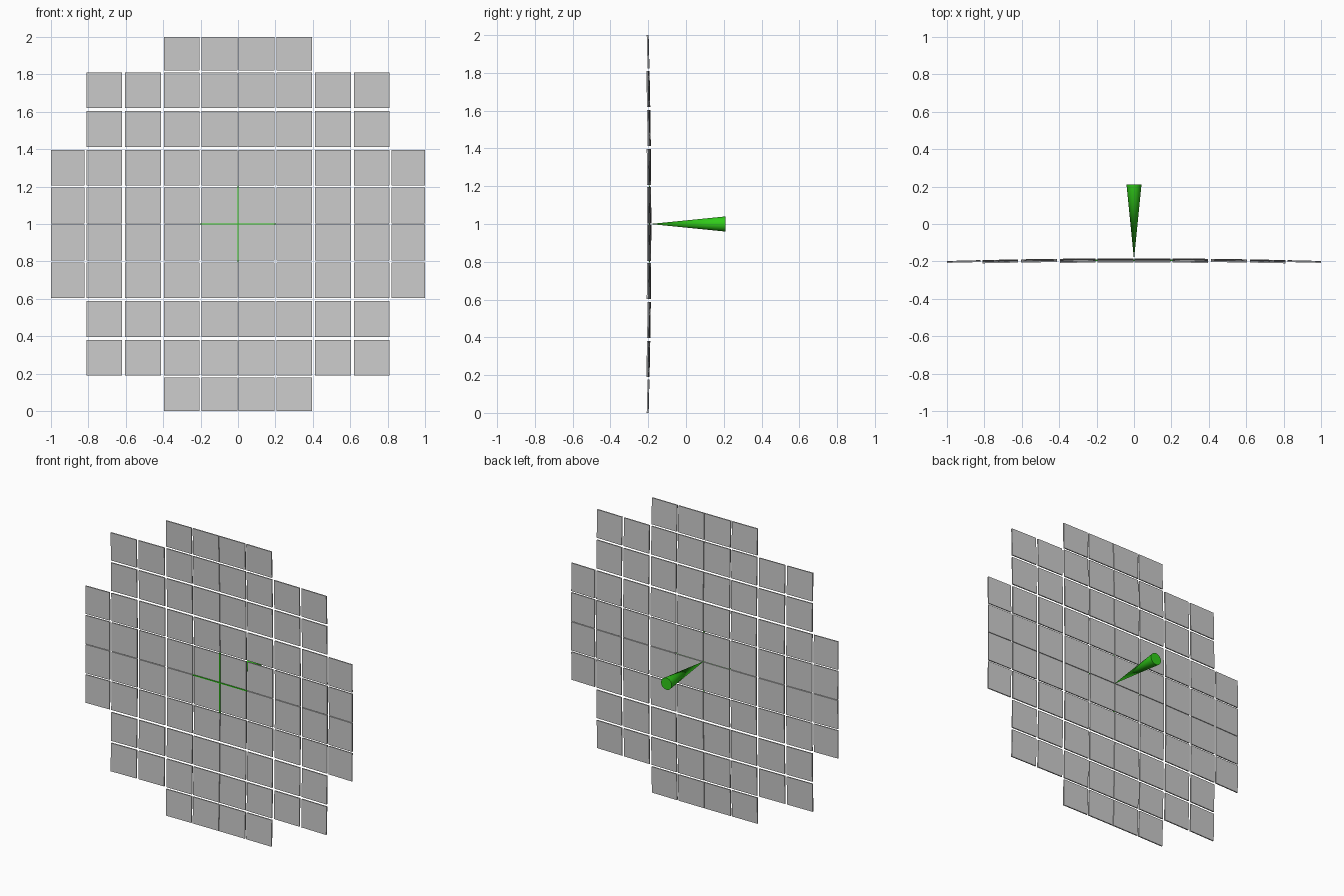
import bpy, bmesh, math
from mathutils import Matrix, Vector

if "Cube" in bpy.data.objects:
    bpy.data.objects.remove(bpy.data.objects["Cube"])

green = bpy.data.materials.new("green")
green.diffuse_color = (0.03, 0.6, 0.01, 1)
green.use_nodes = True
green.node_tree.nodes["Principled BSDF"].inputs["Base Color"].default_value = green.diffuse_color

# Tile edges measured outward from the dish centre, shared by both axes
EDGES = [(0.002, 0.196), (0.206, 0.396), (0.412, 0.604), (0.619, 0.809), (0.822, 1.0)]
# Number of tiles per half row, from the middle row outwards
COUNTS = [5, 5, 4, 4, 2]
THICK = 0.008


def dish(x, h):
    return -0.188 - 0.014 * (x * x + h * h)


def finish(name, bm, mat=None):
    bmesh.ops.recalc_face_normals(bm, faces=bm.faces)
    me = bpy.data.meshes.new(name)
    bm.to_mesh(me)
    bm.free()
    ob = bpy.data.objects.new(name, me)
    bpy.context.collection.objects.link(ob)
    if mat:
        me.materials.append(mat)
    return ob


# Flat mirror tiles, each tangent to the shallow dish
bm = bmesh.new()
for row, count in enumerate(COUNTS):
    h0, h1 = EDGES[row]
    for x0, x1 in EDGES[:count]:
        for sx in (-1, 1):
            for sz in (-1, 1):
                cx, ch = sx * (x0 + x1) / 2, sz * (h0 + h1) / 2
                cube = bmesh.ops.create_cube(bm, size=1)["verts"]
                for v in cube:
                    x = cx + v.co.x * (x1 - x0)
                    h = ch + v.co.z * (h1 - h0)
                    slope = -0.028 * (cx * (x - cx) + ch * (h - ch))
                    v.co = Vector((x, dish(cx, ch) + slope + v.co.y * THICK, 1 + h))
finish("mirror_tiles", bm)

# Thin cross lying in the central gaps
bm = bmesh.new()
for size in ((0.41, 0.007, 0.007), (0.007, 0.007, 0.41)):
    bmesh.ops.create_cube(bm, size=1, matrix=Matrix.Translation((0, -0.193, 1)) @ Matrix.Diagonal((*size, 1)))
finish("centre_cross", bm, green)

# Cone behind the dish, tip touching its centre
bm = bmesh.new()
bmesh.ops.create_cone(bm, cap_ends=True, segments=32, radius1=0.04, radius2=0, depth=0.4,
                      matrix=Matrix.Translation((0, 0.01, 1)) @ Matrix.Rotation(math.pi / 2, 4, 'X'))
cone = finish("rear_cone", bm, green)
bpy.context.view_layer.objects.active = cone
cone.select_set(True)
bpy.ops.object.shade_smooth_by_angle(angle=math.radians(40))
